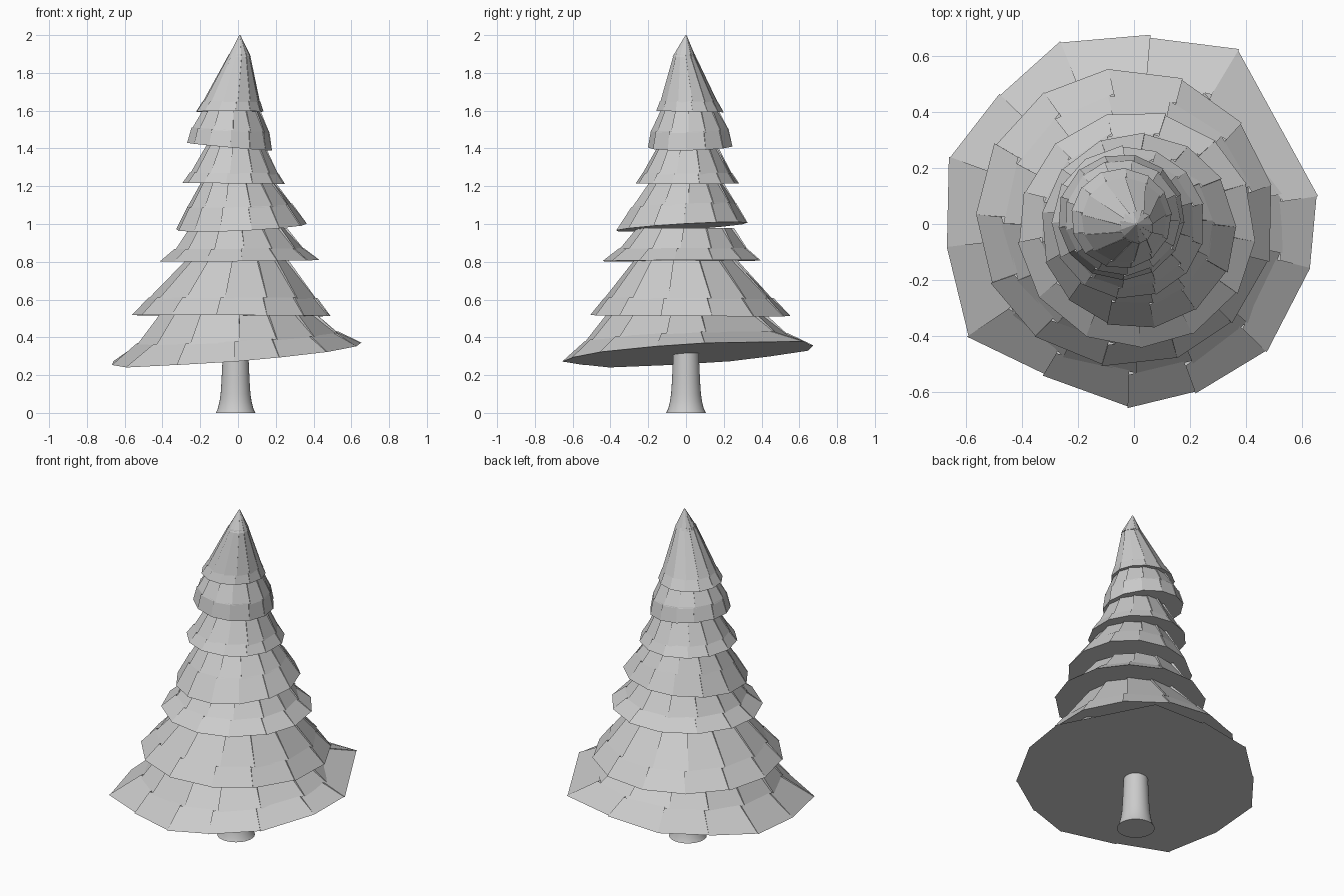
import bpy, bmesh, math, random

if "Cube" in bpy.data.objects:
    bpy.data.objects.remove(bpy.data.objects["Cube"])
random.seed(4)

grey = bpy.data.materials.new("plain grey")
grey.diffuse_color = (0.6, 0.6, 0.6, 1)
grey.use_nodes = True
grey.node_tree.nodes["Principled BSDF"].inputs["Base Color"].default_value = grey.diffuse_color


def make_object(name, bm):
    bmesh.ops.remove_doubles(bm, verts=bm.verts, dist=1e-5)
    me = bpy.data.meshes.new(name)
    bm.to_mesh(me)
    bm.free()
    me.materials.append(grey)
    ob = bpy.data.objects.new(name, me)
    bpy.context.collection.objects.link(ob)
    return ob


def skirt(name, low, high, angles, step_low, step_high, base, radii=None):
    """Skirt of stepped flat panels. low/high = (r, z, cx, cy, tilt x, tilt y)."""
    bm = bmesh.new()

    def vert(ring, a, k):
        r, z, cx, cy, tx, ty = ring
        x, y = r * k * math.cos(a), r * k * math.sin(a)
        return bm.verts.new((cx + x, cy + y, z + tx * x + ty * y))

    n = len(angles)
    radii = radii or [1] * n
    bottom, top = [], []
    for i, a in enumerate(angles):
        j = (i + 1) % n
        b = angles[j]
        # panels sit slightly in or out of line with their neighbours
        jitter = random.uniform(-0.006, 0.006)
        bottom += [vert(low, a, radii[i] + jitter),
                   vert(low, b, radii[j] - step_low + jitter)]
        top += [vert(high, a, 1 + step_high * 0.5), vert(high, b, 1 - step_high * 0.5)]
    for i in range(2 * n):
        j = (i + 1) % (2 * n)
        bm.faces.new((bottom[i], bottom[j], top[j], top[i]))
    if base:
        bm.faces.new(bottom[::-1])
    return make_object(name, bm)


def fan(start, count):
    gap = 2 * math.pi / count
    return [math.radians(start) + gap * (i + random.uniform(-0.06, 0.06))
            for i in range(count)]


# Uneven outline of the lowest rim: (angle, radius)
rim_outline = [(8.6, .667), (59, .73), (85, .674), (112, .70), (136, .665),
               (160, .70), (187, .675), (214, .72), (239, .63), (268, .655),
               (290, .64), (316, .655), (346, .65)]

# Tiers: centre x, centre y, tilt x, tilt y, rim, fold and top as (radius, z), top centre
tiers = [
    (0.0, 0.0, 0.08, 0.06, (0.672, 0.312), (0.53, 0.40), (0.40, 0.53), (0, 0)),
    (-0.03, 0.022, -0.005, -0.005, (0.535, 0.515), (0.445, 0.61), (0.265, 0.81), (0, 0)),
    (0.01, -0.02, 0.01, 0.005, (0.425, 0.805), (0.34, 0.87), (0.25, 0.98), (0, 0)),
    (0.015, -0.025, 0.045, 0.06, (0.35, 0.985), (0.275, 1.10), (0.185, 1.23), (0, 0)),
    (-0.02, 0.005, -0.01, 0.0, (0.275, 1.215), (0.235, 1.27), (0.15, 1.42), (-0.01, 0.01)),
    (-0.045, 0.025, -0.09, 0.02, (0.227, 1.41), (0.205, 1.50), (0.145, 1.61), (-0.035, 0.02)),
    (-0.045, 0.02, 0.0, -0.02, (0.18, 1.595), (0.152, 1.65), (0.054, 1.90), (0.008, -0.01)),
]
for i, (cx, cy, tx, ty, rim, fold, top, (ux, uy)) in enumerate(tiers):
    start = 58.3 + 37 * i
    # centre of the fold slides along the tier from rim centre to top centre
    t = (fold[1] - rim[1]) / (top[1] - rim[1])
    fx, fy = cx + (ux - cx) * t, cy + (uy - cy) * t
    rim_ring = (*rim, cx, cy, tx, ty)
    fold_ring = (*fold, fx, fy, tx * 0.65, ty * 0.65)
    lip = (fold[0] * 1.015, fold[1] - 0.006, *fold_ring[2:])
    angles, radii = fan(start, 13), None
    if i == 0:
        angles = [math.radians(a) for a, r in rim_outline]
        radii = [r / rim[0] for a, r in rim_outline]
    skirt(f"branch_skirt_{i + 1}", rim_ring, fold_ring, angles, 0.008, 0.03, True, radii)
    # upper panels overlap the lower ones with a small lip
    skirt(f"branch_overlap_{i + 1}", lip, (*top, ux, uy, 0, 0),
          [a + 0.05 for a in angles], 0.012, 0.07, False)

# Pointed crown
skirt("crown", (0.062, 1.885, 0.008, -0.01, 0, 0), (0.003, 2.0, 0.01, 0.0, 0, 0),
      fan(10, 12), 0.04, 0.05, True)

# Trunk with a short flare at the ground
bm = bmesh.new()
rings = []
for r, z in ((0.105, 0), (0.095, 0.02), (0.085, 0.06), (0.079, 0.10),
             (0.075, 0.16), (0.071, 0.24), (0.066, 0.36)):
    rings.append([bm.verts.new((-0.013 + r * math.cos(2 * math.pi * k / 32),
                                r * math.sin(2 * math.pi * k / 32), z))
                  for k in range(32)])
for a, b in zip(rings, rings[1:]):
    for k in range(32):
        m = (k + 1) % 32
        bm.faces.new((a[k], a[m], b[m], b[k]))
bm.faces.new(rings[0][::-1])
trunk = make_object("trunk", bm)
bpy.ops.object.select_all(action='DESELECT')
trunk.select_set(True)
bpy.context.view_layer.objects.active = trunk
bpy.ops.object.shade_smooth_by_angle(angle=math.radians(40))
